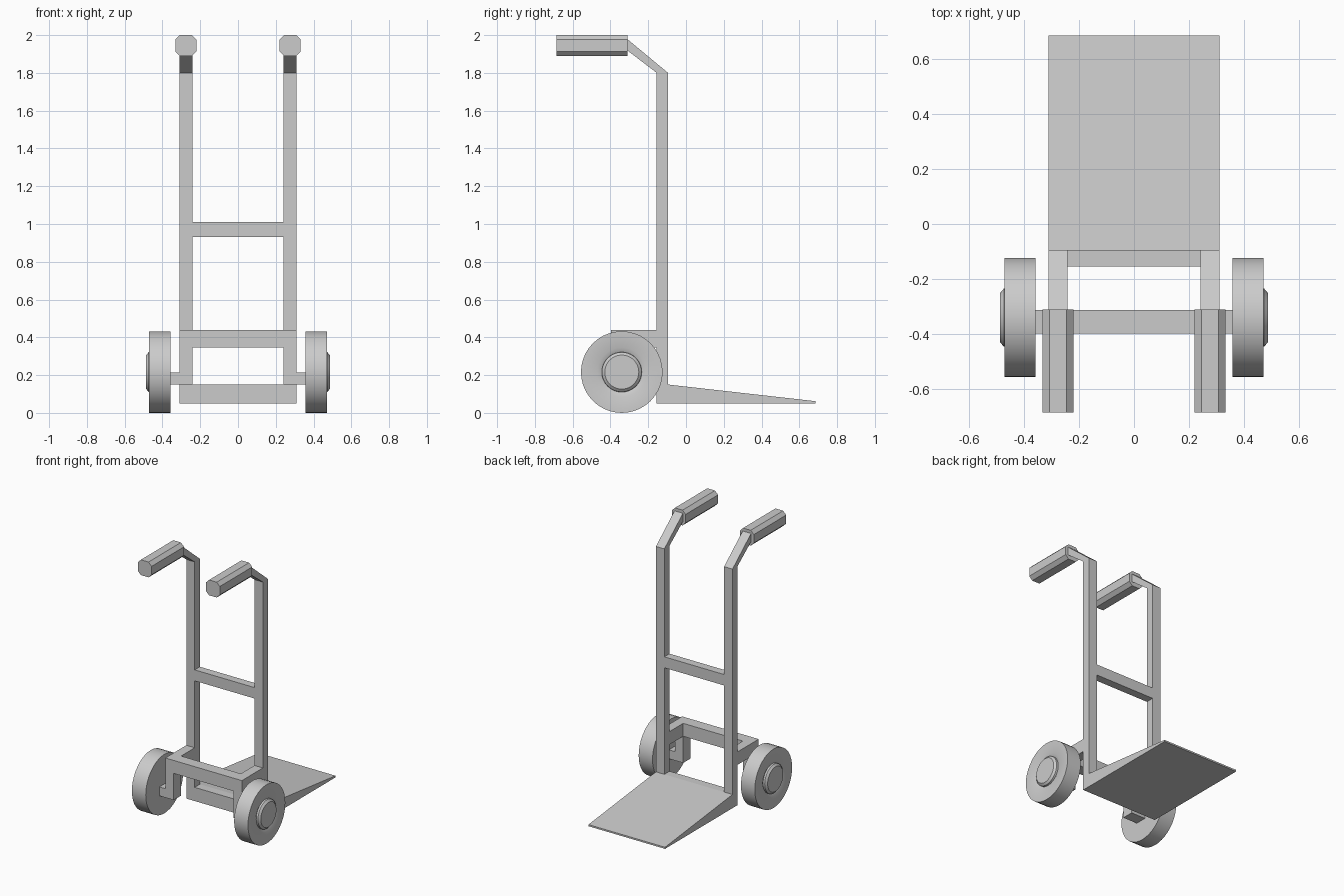
import bpy, bmesh, math
from mathutils import Vector

if "Cube" in bpy.data.objects:
    bpy.data.objects.remove(bpy.data.objects["Cube"])


def finish(name, bm, mirror=False):
    bmesh.ops.remove_doubles(bm, verts=bm.verts, dist=1e-5)
    bmesh.ops.recalc_face_normals(bm, faces=bm.faces)
    me = bpy.data.meshes.new(name)
    bm.to_mesh(me)
    bm.free()
    ob = bpy.data.objects.new(name, me)
    bpy.context.collection.objects.link(ob)
    if mirror:
        ob.modifiers.new("mirror", 'MIRROR').use_axis = (True, False, False)
    return ob


def extrude(name, points, offset, mirror=False):
    """Extrude a planar outline of 3D points along an offset vector."""
    bm = bmesh.new()
    face = bm.faces.new([bm.verts.new(p) for p in points])
    ext = bmesh.ops.extrude_face_region(bm, geom=[face], use_keep_orig=True)
    verts = [g for g in ext["geom"] if isinstance(g, bmesh.types.BMVert)]
    bmesh.ops.translate(bm, verts=verts, vec=offset)
    return finish(name, bm, mirror)


def side_profile(name, yz, x0, x1, mirror=False):
    return extrude(name, [(x0, y, z) for y, z in yz], (x1 - x0, 0, 0), mirror)


def box(name, x0, x1, y0, y1, z0, z1, mirror=False):
    return side_profile(name, [(y0, z0), (y1, z0), (y1, z1), (y0, z1)], x0, x1, mirror)


IN, OUT = 0.242, 0.31      # inner and outer x of the rails
BACK, FRONT = -0.155, -0.095

# Wedge-shaped toe plate
side_profile("toe_plate", [(BACK, 0.05), (0.685, 0.05), (0.685, 0.062),
                           (FRONT, 0.15), (BACK, 0.15)], -OUT, OUT)

# Upright rails with bent tops
side_profile("rail", [(BACK, 0.15), (FRONT, 0.15), (FRONT, 1.80), (-0.312, 1.98),
                      (-0.312, 1.92), (BACK, 1.80)], IN, OUT, True)
box("cross_bar", -IN, IN, BACK, FRONT, 0.93, 1.01)

# Octagonal handle grips
c, h, k = Vector((0.276, -0.31, 1.945)), 0.056, 0.031
octagon = [(h, k), (k, h), (-k, h), (-h, k), (-h, -k), (-k, -h), (k, -h), (h, -k)]
extrude("grip", [c + Vector((x, 0, z)) for x, z in octagon], (0, -0.375, 0), True)

# Axle bracket: arms with drop legs, joining bar, axle stubs
side_profile("bracket_arm", [(BACK, 0.345), (BACK, 0.44), (-0.398, 0.44), (-0.398, 0.15),
                             (-0.313, 0.15), (-0.313, 0.345)], IN, OUT, True)
box("bracket_bar", -IN, IN, -0.398, -0.313, 0.345, 0.44)
box("axle_stub", OUT, 0.365, -0.398, -0.313, 0.15, 0.215, True)

# Wheels: lathed section (x, radius) with dished face and hub
section = [(0.358, 0), (0.358, 0.216), (0.47, 0.216), (0.47, 0.13), (0.46, 0.106),
           (0.473, 0.105), (0.486, 0.09), (0.486, 0)]
bm = bmesh.new()
vs = [bm.verts.new((x, -0.34, 0.216 + r)) for x, r in section]
edges = [bm.edges.new(p) for p in zip(vs, vs[1:])]
bmesh.ops.spin(bm, geom=vs + edges, cent=(0, -0.34, 0.216), axis=(1, 0, 0),
               angle=math.tau, steps=40)
wheel = finish("wheel", bm, True)
bpy.context.view_layer.objects.active = wheel
wheel.select_set(True)
bpy.ops.object.shade_smooth_by_angle(angle=math.radians(30))
